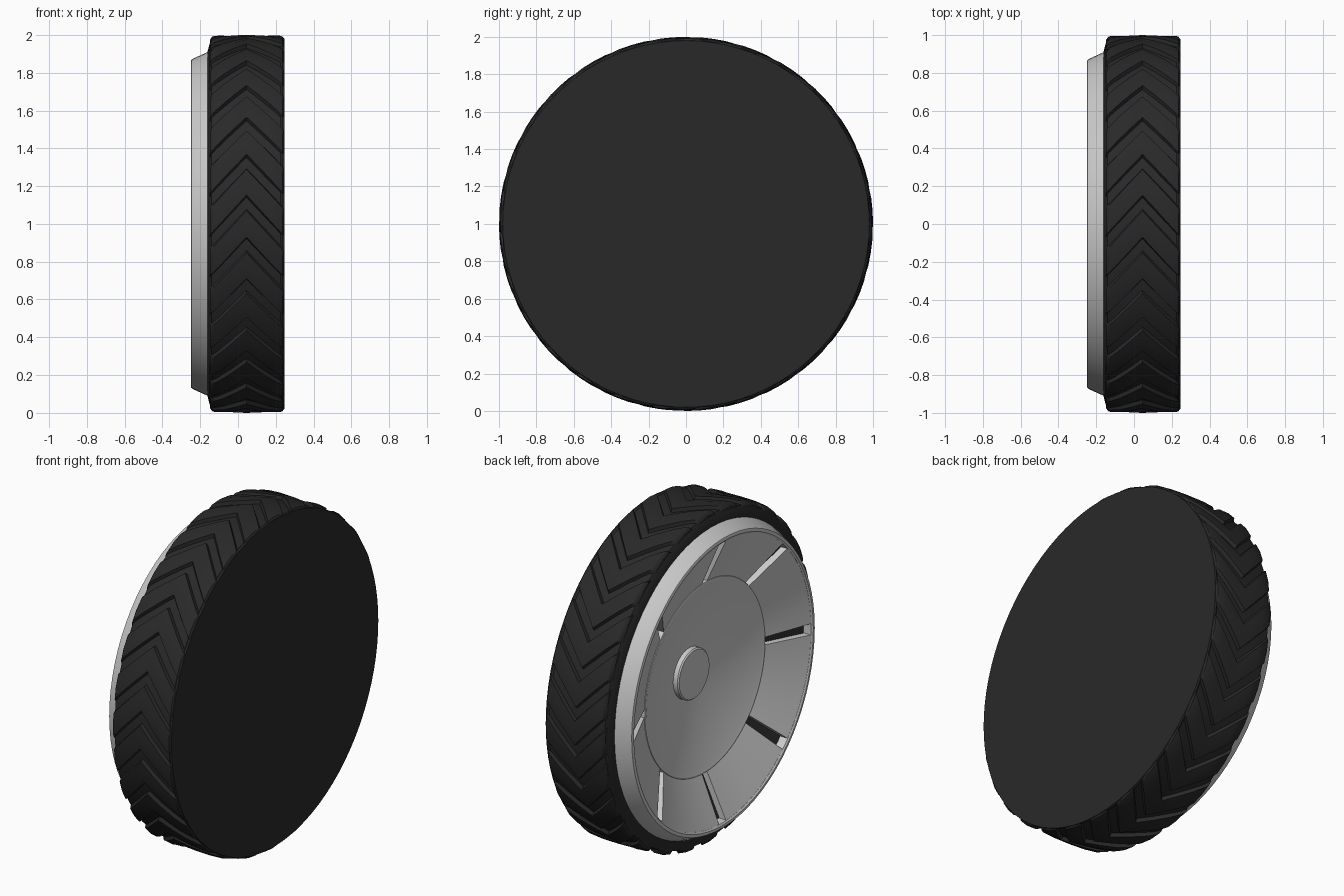
import bpy, bmesh, math

if "Cube" in bpy.data.objects:
    bpy.data.objects.remove(bpy.data.objects["Cube"])

TAU = 2 * math.pi
rubber = bpy.data.materials.new("dark_rubber")
rubber.diffuse_color = (0.022, 0.022, 0.023, 1)
rubber.use_nodes = True
rubber.node_tree.nodes["Principled BSDF"].inputs["Base Color"].default_value = rubber.diffuse_color


def pt(x, r, a):
    # wheel axis runs along x; a = 0 is the front, rising towards the top
    return (x, -r * math.cos(a), 1 + r * math.sin(a))


def finish(bm, name, mat=None, angle=30):
    bmesh.ops.remove_doubles(bm, verts=bm.verts, dist=1e-5)
    bmesh.ops.recalc_face_normals(bm, faces=bm.faces)
    me = bpy.data.meshes.new(name)
    bm.to_mesh(me)
    bm.free()
    ob = bpy.data.objects.new(name, me)
    bpy.context.collection.objects.link(ob)
    if mat:
        me.materials.append(mat)
    bpy.ops.object.select_all(action='DESELECT')
    ob.select_set(True)
    bpy.context.view_layer.objects.active = ob
    bpy.ops.object.shade_smooth_by_angle(angle=math.radians(angle))
    return ob


def sweep(bm, profile, segs, a0=0.0, a1=TAU, loop=False):
    # turn (x, r) profile points about the axis; partial turns get end caps
    rings = [[bm.verts.new(pt(x, r, a0 + (a1 - a0) * i / segs)) for x, r in profile]
             for i in range(segs + 1)]
    n = len(profile)
    for p, q in zip(rings, rings[1:]):
        for j in range(n if loop else n - 1):
            k = (j + 1) % n
            vs = [p[j], p[k], q[k], q[j]]
            if profile[j][1] == 0:
                vs = [p[j], p[k], q[k]]
            elif profile[k][1] == 0:
                vs = [p[j], p[k], q[j]]
            bm.faces.new(vs)
    if loop and a1 - a0 < TAU - 1e-6:
        bm.faces.new(rings[0])
        bm.faces.new(rings[-1])


def lathe(name, profile, mat=None, segs=72, loop=False):
    bm = bmesh.new()
    sweep(bm, profile, segs, loop=loop)
    return finish(bm, name, mat)


# tyre body with flat closed back and a dark backing behind the rim slots
lathe("tyre", [(.245, 0), (.245, .98), (.235, .983), (.225, .975), (-.12, .975),
               (-.14, .97), (-.15, .955), (-.163, .905), (-.165, .86), (-.195, .84),
               (-.07, .57), (.03, .15), (.03, 0)], rubber, 84)

# chevron tread bars
bm = bmesh.new()
COUNT, MID = 28, .045
stations = [(-.148, .975), (-.138, .99), (-.125, .996), (-.08, 1), (-.02, 1), (MID, 1),
            (.11, 1), (.17, 1), (.22, .997), (.235, .992), (.244, .98)]
for c in range(COUNT):
    rows = []
    for x, top in stations:
        a = TAU * c / COUNT - abs(x - MID) * 1.1
        sec = [(-.090, .955), (-.070, top - .004), (0, top), (.070, top - .004), (.090, .955)]
        rows.append([bm.verts.new(pt(x, r, a + d)) for d, r in sec])
    for p, q in zip(rows, rows[1:]):
        for j in range(5):
            k = (j + 1) % 5
            bm.faces.new([p[j], p[k], q[k], q[j]])
    bm.faces.new(rows[0])
    bm.faces.new(rows[-1])
finish(bm, "tread", rubber)

# outer rim ring
lathe("rim_ring", [(-.155, .912), (-.235, .876), (-.247, .868), (-.25, .86), (-.25, .85),
                   (-.243, .84), (-.19, .838), (-.155, .86)], loop=True)

# eight dished rim panels with narrow slots between them
bm = bmesh.new()
GAP = .04
for i in range(8):
    a = TAU * i / 8
    sweep(bm, [(-.243, .842), (-.12, .565), (-.08, .565), (-.2, .842)], 8,
          a + GAP, a + TAU / 8 - GAP, loop=True)
finish(bm, "rim_panels")

# hollow cone centre disc
lathe("centre_disc", [(-.07, .575), (-.118, .575), (-.126, .57), (-.128, .56), (-.124, .55),
                      (-.02, .15), (-.015, 0)])

# hub cap
lathe("hub_cap", [(0, .15), (-.048, .15), (-.055, .143), (-.055, 0)], segs=48)
